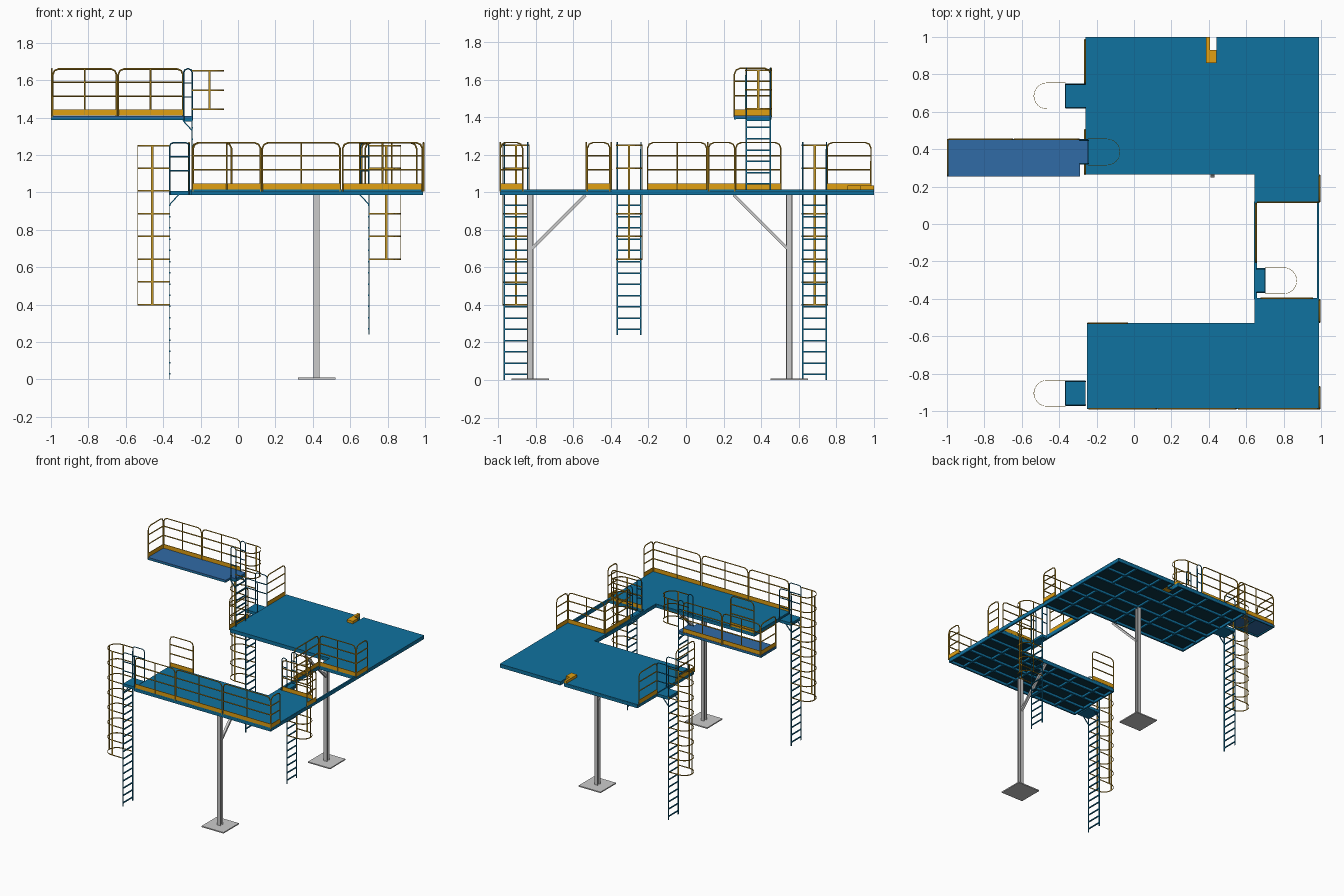
import bpy, bmesh, math
from mathutils import Vector, Matrix

if "Cube" in bpy.data.objects:
    bpy.data.objects.remove(bpy.data.objects["Cube"])


def material(name, rgb):
    m = bpy.data.materials.new(name)
    m.diffuse_color = (*rgb, 1)
    m.use_nodes = True
    m.node_tree.nodes["Principled BSDF"].inputs["Base Color"].default_value = m.diffuse_color
    return m


BLUE = material("deck_blue", (0.005, 0.17, 0.35))
DARK = material("underside_blue", (0.003, 0.035, 0.06))
UPPER = material("upper_blue", (0.03, 0.145, 0.38))
GOLD = material("rail_gold", (0.55, 0.31, 0.02))
AMBER = material("toe_amber", (0.75, 0.35, 0.006))


def finish(bm, name, mat):
    bmesh.ops.recalc_face_normals(bm, faces=bm.faces)
    me = bpy.data.meshes.new(name)
    bm.to_mesh(me)
    bm.free()
    ob = bpy.data.objects.new(name, me)
    bpy.context.collection.objects.link(ob)
    if mat:
        me.materials.append(mat)
    return ob


def box(bm, x0, x1, y0, y1, z0, z1):
    m = Matrix.Translation(((x0+x1)/2, (y0+y1)/2, (z0+z1)/2)) @ Matrix.Diagonal((x1-x0, y1-y0, z1-z0, 1))
    bmesh.ops.create_cube(bm, size=1, matrix=m)


def beam(bm, p, q, w, h):
    p, q = Vector(p), Vector(q)
    d = (q - p).normalized()
    side = d.cross(Vector((0, 0, 1))) if abs(d.z) < 0.99 else Vector((1, 0, 0))
    side.normalize()
    up = side.cross(d)
    rot = Matrix((d, side, up)).transposed().to_4x4()
    m = Matrix.Translation((p+q)/2) @ rot @ Matrix.Diagonal(((q-p).length, w, h, 1))
    bmesh.ops.create_cube(bm, size=1, matrix=m)


def prism(name, pts, z0, z1, mat):
    bm = bmesh.new()
    f = bm.faces.new([bm.verts.new((x, y, z0)) for x, y in pts])
    r = bmesh.ops.extrude_face_region(bm, geom=[f])
    for v in r["geom"]:
        if isinstance(v, bmesh.types.BMVert):
            v.co.z = z1
    return finish(bm, name, mat)


def tubes(name, paths, r, mat):
    cu = bpy.data.curves.new(name, "CURVE")
    cu.dimensions = "3D"
    cu.bevel_depth, cu.bevel_resolution, cu.use_fill_caps = r, 1, True
    for path in paths:
        s = cu.splines.new("POLY")
        s.points.add(len(path) - 1)
        for pt, co in zip(s.points, path):
            pt.co = (*co, 1)
    ob = bpy.data.objects.new(name, cu)
    bpy.context.collection.objects.link(ob)
    cu.materials.append(mat)
    bpy.ops.object.select_all(action="DESELECT")
    ob.select_set(True)
    bpy.context.view_layer.objects.active = ob
    bpy.ops.object.convert(target="MESH")
    bpy.ops.object.shade_smooth_by_angle()


def arch(p, q, z0, z1, c):
    # hoop from p up, over with rounded corners, and down at q
    p, q = Vector((*p, 0)), Vector((*q, 0))
    d = (q - p).normalized()
    k = c * 0.3
    prof = [(0, z0), (0, z1-c), (k, z1-k), (c, z1)]
    return [p + d*t + Vector((0, 0, z)) for t, z in prof] + [q - d*t + Vector((0, 0, z)) for t, z in prof[::-1]]


# guard rail panel with toe board
def rail(p, q, z):
    paths = [arch(p, q, z - 0.01, z + 0.25, 0.03)]
    for h in (0.105, 0.18):
        paths.append([(*p, z+h), (*q, z+h)])
    if math.dist(p, q) > 0.28:
        m = ((p[0]+q[0])/2, (p[1]+q[1])/2)
        paths.append([(*m, z), (*m, z+0.25)])
    tubes("guard_rail", paths, 0.0045, GOLD)
    bm = bmesh.new()
    beam(bm, (*p, z+0.016), (*q, z+0.016), 0.005, 0.032)
    finish(bm, "toe_board", AMBER)


# caged ladder: d = direction of the cage, depth = landing depth
def ladder(x, y, z0, zd, d, depth, hoops):
    w, xi = 0.063, x - d*depth
    bm = bmesh.new()
    for s in (-w, w):
        box(bm, x-0.0025, x+0.0025, y+s-0.004, y+s+0.004, z0, zd+0.22)
        beam(bm, (x, y+s, zd-0.075), (x-d*0.05, y+s, zd-0.02), 0.006, 0.006)
    z = z0 + 0.03
    while z < zd - 0.01:
        box(bm, x-0.004, x+0.004, y-w, y+w, z-0.004, z+0.004)
        z += 0.06
    finish(bm, "ladder", BLUE)
    bm = bmesh.new()
    box(bm, min(x, xi), max(x, xi), y-w, y+w, zd-0.025, zd-0.002)
    finish(bm, "ladder_landing", BLUE)
    paths = []
    for s in (-w, w):
        paths.append(arch((x, y+s), (xi, y+s), zd-0.02, zd+0.255, 0.018))
        paths += [[(x, y+s, zd+h), (xi, y+s, zd+h)] for h in (0.105, 0.18)]
    tubes("ladder_handrail", paths, 0.004, BLUE)
    # flat hoops and three vertical straps
    r = 0.07
    arc = [(x, y-r)] + [(x + d*(0.1 + r*math.cos(a)), y + r*math.sin(a))
                        for a in [math.pi*(i/12 - 0.5) for i in range(13)]] + [(x, y+r)]
    bm = bmesh.new()
    for hz in hoops:
        for a, b in zip(arc, arc[1:]):
            beam(bm, (*a, hz), (*b, hz), 0.002, 0.008)
    zl, zh = min(hoops)-0.004, max(hoops)+0.004
    xc, xo = x + d*0.093, x + d*(0.1+r)
    for s in (-r, r):
        box(bm, xc-0.006, xc+0.006, y+s-0.001, y+s+0.001, zl, zh)
    box(bm, xo-0.001, xo+0.001, y-0.006, y+0.006, zl, zh)
    finish(bm, "ladder_cage", GOLD)


# decks: top plate, dark underside, edge beams and joists
rear = [(-.26, .265), (.645, .265), (.645, .115), (.99, .115), (.99, 1), (.44, 1), (.44, .93), (.405, .93), (.405, 1), (-.26, 1)]
front = [(-.25, -.99), (.99, -.99), (.99, -.395), (.645, -.395), (.645, -.53), (-.25, -.53)]
ZB, ZT = 0.985, 1.015


def deck(name, pts, xlines, ylines):
    prism(name + "_plate", pts, 1.007, ZT, BLUE)
    cx = sum(p[0] for p in pts)/len(pts)
    prism(name + "_underside", pts, 1.005, 1.0069, DARK)
    bm = bmesh.new()
    for x0, x1, y in xlines:
        box(bm, x0, x1, y-0.007, y+0.007, ZB+0.002, 1.006)
    for x, y0, y1 in ylines:
        box(bm, x-0.007, x+0.007, y0, y1, ZB+0.004, 1.006)
    n = len(pts)
    for i in range(n):
        a, b = Vector(pts[i]), Vector(pts[(i+1) % n])
        t = (b-a).normalized()
        o = Vector((-t.y, t.x)) * 0.006
        beam(bm, (*(a+o), 0.9995), (*(b+o), 0.9995), 0.012, 0.029)
    finish(bm, name + "_frame", BLUE)


deck("rear_deck", rear,
     [(-.26, .99, .42), (-.26, .99, .55), (-.26, .99, .70), (-.26, .99, .85), (.645, .99, .265)],
     [(x, .265, .70) for x in (-.05, .2, .42, .645)] + [(x, .70, 1) for x in (-.15, .1, .33, .56, .8)] + [(.82, .115, .55)])
deck("front_deck", front,
     [(-.25, .99, -.88), (-.25, .99, -.76), (-.25, .99, -.64), (.645, .99, -.53)],
     [(x, -.99, -.76) for x in (-.05, .18, .42, .645, .85)] + [(x, -.76, -.53) for x in (-.13, .1, .3, .42, .55, .76)])

# beams linking the two decks
bm = bmesh.new()
box(bm, .642, .657, -.40, .12, ZB, ZT)
box(bm, .978, .99, -.40, .12, ZB, ZT)
finish(bm, "link_beams", BLUE)

# orange hooked stop at the rear edge
prism("rear_stop", [(.385, .86), (.44, .86), (.44, .93), (.405, .93), (.405, 1), (.385, 1)], 1.0, 1.036, AMBER)

# H-section columns, base plates and braces
for y in (-.83, .55):
    s = 1 if y < 0 else -1
    bm = bmesh.new()
    for o in (-.0145, .0145):
        box(bm, .405, .435, y+o-.003, y+o+.003, .008, ZB)
    box(bm, .417, .423, y-.013, y+.013, .008, ZB)
    finish(bm, "column", None)
    bm = bmesh.new()
    box(bm, .32, .52, y-.1, y+.1, 0, .009)
    finish(bm, "base_plate", None)
    bm = bmesh.new()
    beam(bm, (.42, y+s*.01, .70), (.42, y+s*.295, ZB), .02, .016)
    finish(bm, "column_brace", None)

# upper walkway
prism("upper_walkway", [(-1, .255), (-.29, .255), (-.29, .32), (-.245, .32), (-.245, .455), (-1, .455)], 1.398, 1.408, UPPER)
bm = bmesh.new()
for y in (.26, .45):
    box(bm, -1, -.29, y-.005, y+.005, 1.388, 1.399)
for i in range(5):
    x = -.995 + i*.175
    box(bm, x-.005, x+.005, .255, .455, 1.389, 1.399)
finish(bm, "upper_walkway_frame", BLUE)

# guard rails
for p, q in [((-.24, -.988), (.12, -.988)), ((.13, -.988), (.545, -.988)), ((.56, -.988), (.985, -.988)),
             ((.992, -.988), (.992, -.87)), ((.992, -.525), (.992, -.405)), ((.992, .12), (.992, .26)),
             ((-.245, -.53), (-.035, -.53)), ((.68, -.397), (.955, -.397)), ((.66, .117), (.985, .117)),
             ((.652, -.205), (.652, .11)), ((-.262, .265), (-.262, .505)), ((-.262, .75), (-.262, .985))]:
    rail(p, q, ZT)
for p, q in [((-.99, .453), (-.65, .453)), ((-.64, .453), (-.295, .453)), ((-.995, .258), (-.995, .45))]:
    rail(p, q, 1.41)

# ladders
tall = [0.40 + i*0.1215 for i in range(8)]
ladder(-.365, -.905, 0, 1.01, -1, .105, tall)
ladder(-.365, .685, 0, 1.01, -1, .105, tall)
ladder(.70, -.303, .24, 1.01, 1, .045, tall[2:])
ladder(-.245, .385, 1.015, 1.405, 1, .045, [1.445, 1.547, 1.65])
